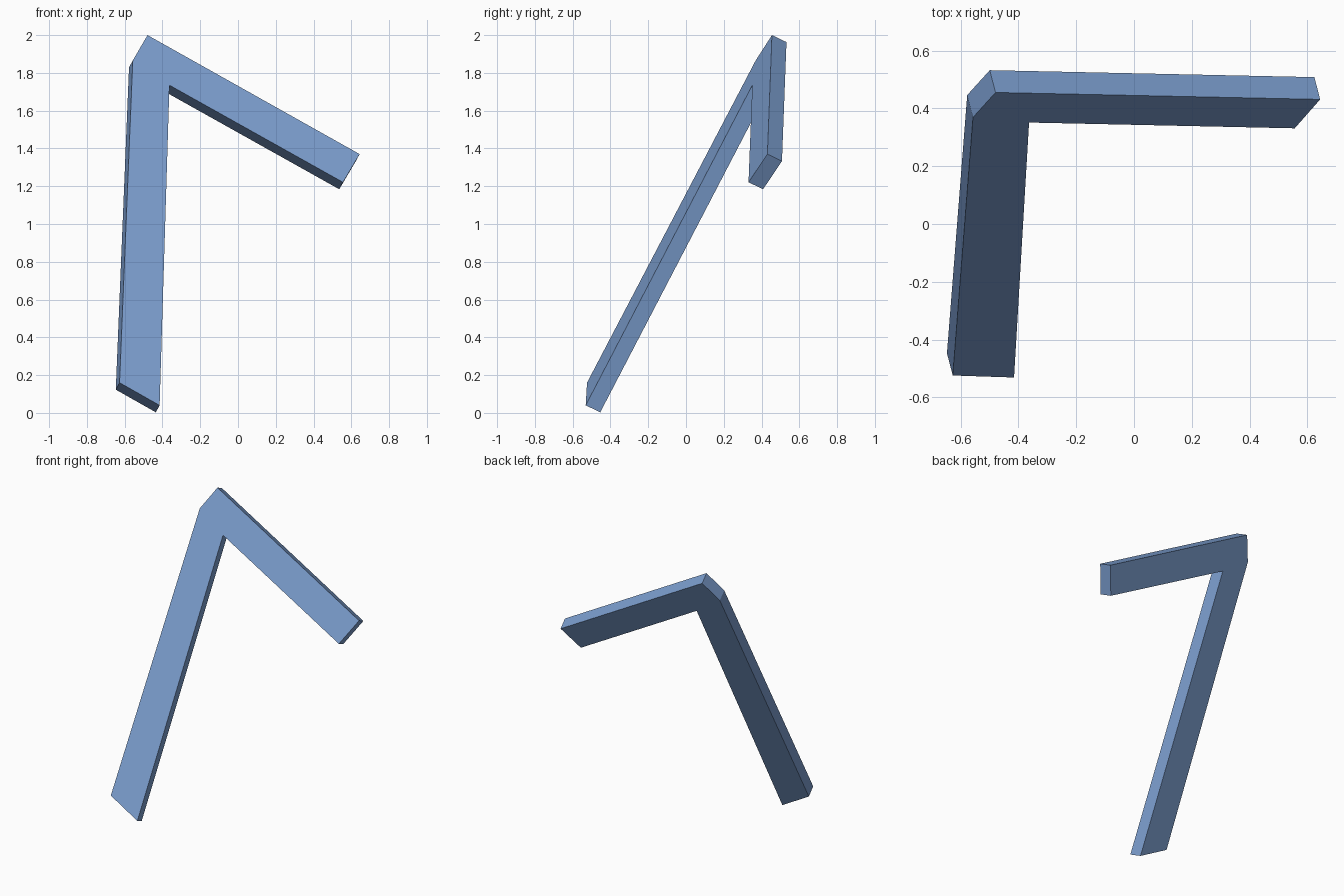
import bpy, bmesh
from mathutils import Vector

if "Cube" in bpy.data.objects:
    bpy.data.objects.remove(bpy.data.objects["Cube"])

# Front outline of the bent bar, lying in one tilted plane
outline = [
    (-0.479, 0.455, 2.000),   # peak
    (0.644, 0.431, 1.370),    # short arm, upper end
    (0.556, 0.331, 1.221),    # short arm, lower end
    (-0.363, 0.351, 1.735),   # inner corner
    (-0.415, -0.531, 0.040),  # foot, right
    (-0.627, -0.524, 0.160),  # foot, left
    (-0.557, 0.369, 1.866),   # chamfered outer corner
]
thickness = Vector((-0.020, 0.077, -0.037))

# Extrude the outline through the thickness of the bar
bm = bmesh.new()
face = bm.faces.new([bm.verts.new(p) for p in outline])
result = bmesh.ops.extrude_face_region(bm, geom=[face], use_keep_orig=True)
moved = [g for g in result["geom"] if isinstance(g, bmesh.types.BMVert)]
bmesh.ops.translate(bm, verts=moved, vec=thickness)
bmesh.ops.recalc_face_normals(bm, faces=bm.faces)

mesh = bpy.data.meshes.new("bent_bar")
bm.to_mesh(mesh)
bm.free()
bar = bpy.data.objects.new("bent_bar", mesh)
bpy.context.collection.objects.link(bar)

# Blue finish
blue = bpy.data.materials.new("blue")
blue.diffuse_color = (0.20, 0.34, 0.62, 1)
blue.use_nodes = True
blue.node_tree.nodes["Principled BSDF"].inputs["Base Color"].default_value = blue.diffuse_color
mesh.materials.append(blue)
